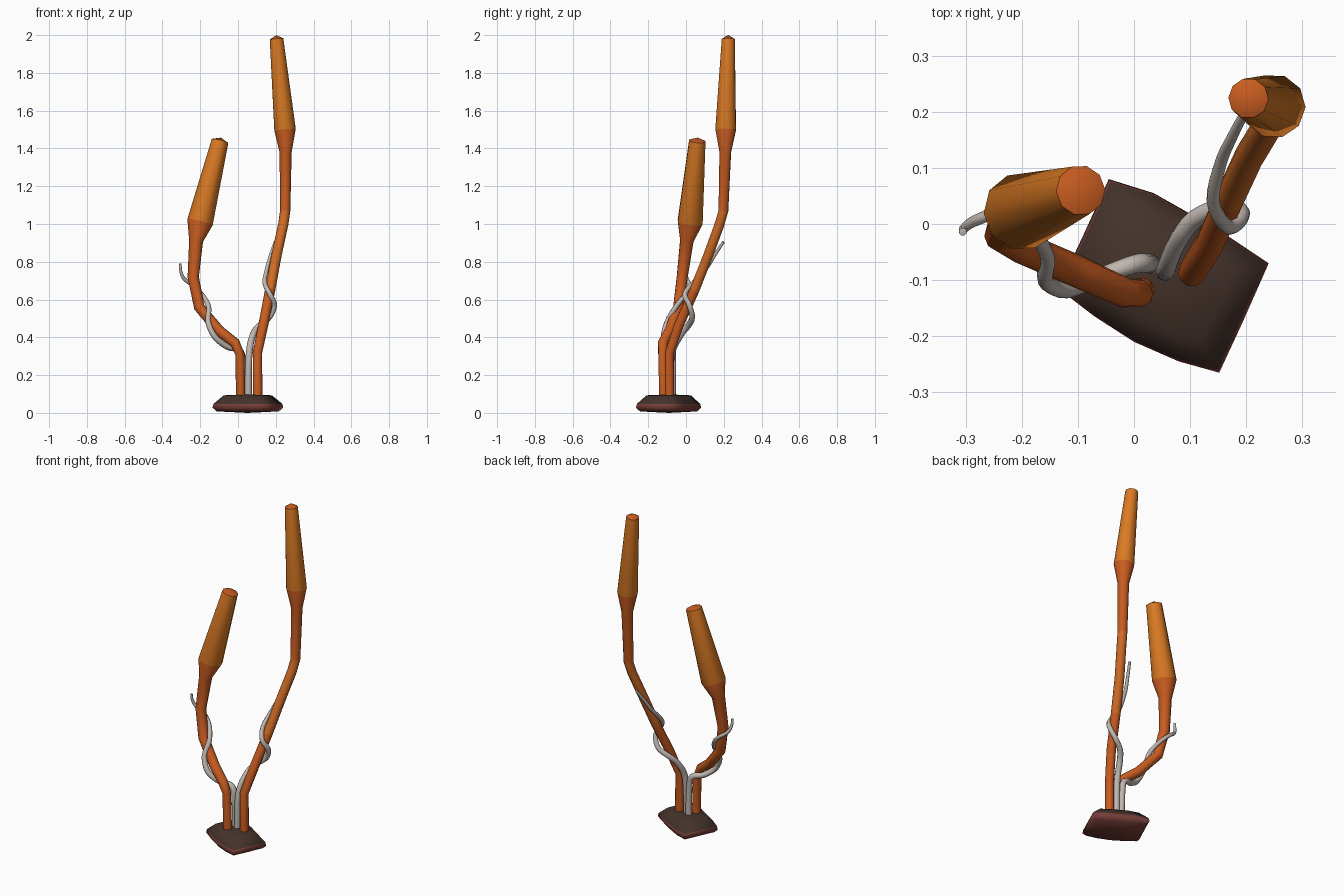
import bpy, bmesh, math
from mathutils import Vector

if "Cube" in bpy.data.objects:
    bpy.data.objects.remove(bpy.data.objects["Cube"])


def material(name, r, g, b):
    lin = [((c / 255 + 0.055) / 1.055) ** 2.4 for c in (r, g, b)]
    m = bpy.data.materials.new(name)
    m.diffuse_color = (*lin, 1)
    m.use_nodes = True
    m.node_tree.nodes["Principled BSDF"].inputs["Base Color"].default_value = m.diffuse_color
    return m


burnt = material("burnt orange", 200, 92, 32)
mid = material("mid orange", 208, 108, 38)
bright = material("bright orange", 218, 122, 36)
pale = material("pale grey", 192, 183, 176)
brown = material("dark brown", 68, 50, 43)
red = material("red brown", 118, 62, 56)


def finish(name, bm, mats, angle):
    bmesh.ops.recalc_face_normals(bm, faces=bm.faces)
    me = bpy.data.meshes.new(name)
    bm.to_mesh(me)
    bm.free()
    for m in mats:
        me.materials.append(m)
    ob = bpy.data.objects.new(name, me)
    bpy.context.collection.objects.link(ob)
    bpy.ops.object.select_all(action='DESELECT')
    ob.select_set(True)
    bpy.context.view_layer.objects.active = ob
    bpy.ops.object.shade_smooth_by_angle(angle=math.radians(angle))
    return ob


def bridge(bm, a, b, mat=0):
    n = len(a)
    for i in range(n):
        f = bm.faces.new((a[i], a[(i + 1) % n], b[(i + 1) % n], b[i]))
        f.material_index = mat


def tube(name, rows, sides, mats, tip=0.0, tip_mat=0, angle=40):
    """Skin circles along rows of (x, y, z, radius, material of next span)."""
    bm = bmesh.new()
    pts = [Vector(r[:3]) for r in rows]
    u = Vector((1, 0, 0))
    rings = []
    for i, p in enumerate(pts):
        t = (pts[min(i + 1, len(pts) - 1)] - pts[max(i - 1, 0)]).normalized()
        u = (u - t * u.dot(t)).normalized()
        v = t.cross(u)
        rings.append([bm.verts.new(p + rows[i][3] * (
            u * math.cos(2 * math.pi * k / sides) + v * math.sin(2 * math.pi * k / sides)))
            for k in range(sides)])
    for i in range(len(rings) - 1):
        bridge(bm, rings[i], rings[i + 1], rows[i][4])
    bm.faces.new(rings[0])
    apex = bm.verts.new(pts[-1] + t * tip)
    last = rings[-1]
    for k in range(sides):
        f = bm.faces.new((last[k], last[(k + 1) % sides], apex))
        f.material_index = tip_mat
    return finish(name, bm, mats, angle)


def smooth_path(pts, steps=4):
    """Catmull-Rom resampling."""
    p = [Vector(q) for q in pts]
    p = [2 * p[0] - p[1]] + p + [2 * p[-1] - p[-2]]
    out = []
    for i in range(1, len(p) - 2):
        a, b, c, d = p[i - 1:i + 3]
        for s in range(steps):
            t = s / steps
            out.append(0.5 * (2 * b + (c - a) * t + (2 * a - 5 * b + 4 * c - d) * t * t
                              + (3 * b - a - 3 * c + d) * t ** 3))
    return out + [p[-2]]


def vine(name, pts, r0, r1):
    path = smooth_path(pts)
    n = len(path) - 1
    rows = [(*p, r0 + (r1 - r0) * (i / n) ** 1.5, 0) for i, p in enumerate(path)]
    tube(name, rows, 8, [pale], 0.002, 0, 60)


oranges = [burnt, mid, bright]

# Tall stalk with its slim head
tube("tall_stalk", [
    (0.104, -0.087, 0.05, 0.025, 0), (0.103, -0.087, 0.32, 0.025, 0),
    (0.135, -0.035, 0.47, 0.026, 0), (0.170, 0.045, 0.65, 0.027, 1),
    (0.205, 0.120, 0.84, 0.027, 1), (0.240, 0.178, 1.00, 0.027, 1),
    (0.250, 0.198, 1.07, 0.027, 0), (0.252, 0.208, 1.38, 0.032, 0),
    (0.249, 0.210, 1.50, 0.057, 2), (0.204, 0.224, 1.98, 0.036, 2)],
    10, oranges, 0.02, 0)

# Short stalk with its thick head
tube("short_stalk", [
    (0.014, -0.118, 0.05, 0.024, 0), (0.010, -0.124, 0.31, 0.024, 0),
    (-0.015, -0.123, 0.37, 0.027, 0), (-0.100, -0.085, 0.435, 0.029, 0),
    (-0.205, -0.040, 0.56, 0.029, 0), (-0.237, -0.020, 0.72, 0.030, 0),
    (-0.222, 0.004, 0.91, 0.037, 0), (-0.201, 0.022, 1.01, 0.069, 2),
    (-0.095, 0.060, 1.44, 0.045, 2)],
    10, oranges, 0.018, 0)

# Pale vines winding round the stalks
vine("right_vine", [
    (0.055, -0.085, 0.06), (0.058, -0.078, 0.30), (0.078, -0.030, 0.41),
    (0.110, 0.010, 0.46), (0.165, 0.033, 0.505), (0.193, 0.018, 0.57),
    (0.168, -0.006, 0.63), (0.141, 0.040, 0.69), (0.155, 0.110, 0.77),
    (0.175, 0.155, 0.84), (0.197, 0.198, 0.905)], 0.018, 0.008)
vine("left_vine", [
    (0.032, -0.072, 0.06), (0.025, -0.070, 0.28), (0.000, -0.072, 0.335),
    (-0.055, -0.092, 0.35), (-0.120, -0.117, 0.40), (-0.158, -0.100, 0.48),
    (-0.155, -0.055, 0.56), (-0.190, -0.005, 0.625), (-0.240, 0.018, 0.675),
    (-0.285, 0.005, 0.71), (-0.303, -0.008, 0.75), (-0.305, -0.014, 0.79)], 0.018, 0.007)

# Rocky foot: one outline stacked at several heights, red underside
outline = [(-0.045, 0.08), (0.035, 0.055), (0.15, -0.01), (0.24, -0.07),
           (0.195, -0.172), (0.152, -0.265), (0.08, -0.245), (0, -0.21),
           (-0.07, -0.165), (-0.135, -0.115), (-0.088, -0.015)]
centre = Vector((0.05, -0.09))
bm = bmesh.new()
rings = []
for z, s in [(0.008, 0.88), (0.028, 1.0), (0.048, 0.97), (0.093, 0.68)]:
    ring = []
    for q in outline:
        p = centre + (Vector(q) - centre) * s
        ring.append(bm.verts.new((p.x, p.y, z)))
    rings.append(ring)
for i in range(3):
    bridge(bm, rings[i], rings[i + 1], 1 if i < 2 else 0)
for ring, z, m in ((rings[0], 0.0, 1), (rings[-1], 0.098, 0)):
    c = bm.verts.new((*centre, z))
    for k in range(len(ring)):
        bm.faces.new((ring[k], ring[(k + 1) % len(ring)], c)).material_index = m
finish("rock_foot", bm, [brown, red], 60)
